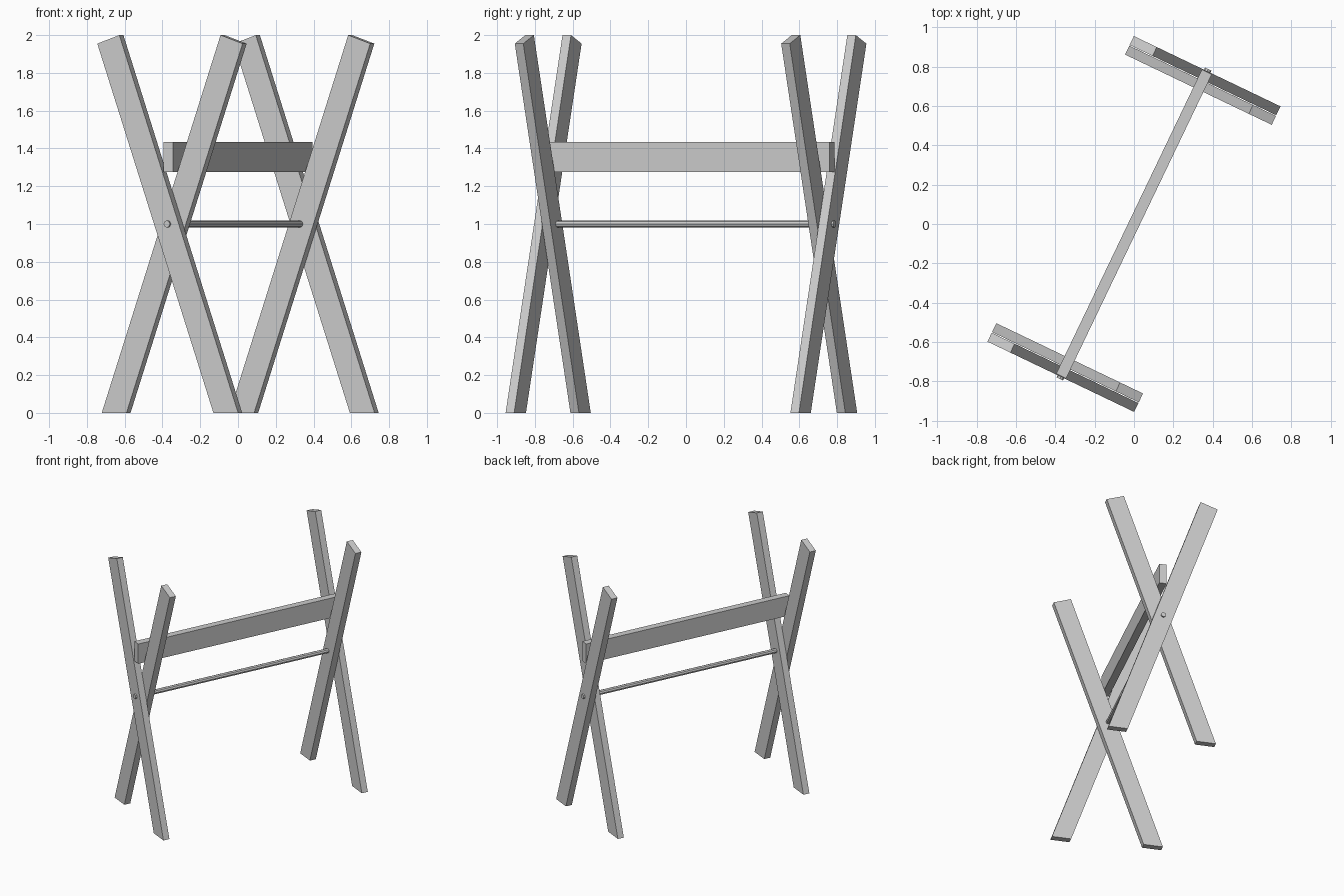
import bpy
import bmesh
from math import radians, cos, sin, atan
from mathutils import Matrix

cube = bpy.data.objects.get("Cube")
if cube:
    bpy.data.objects.remove(cube, do_unlink=True)

TURN = Matrix.Rotation(radians(-25.6), 4, 'Z')   # whole stand is turned on the floor

grey = bpy.data.materials.new("plain grey")
grey.use_nodes = True
grey.diffuse_color = (0.6, 0.6, 0.6, 1)
grey.node_tree.nodes["Principled BSDF"].inputs["Base Color"].default_value = (0.6, 0.6, 0.6, 1)


def finish(name, bm):
    bmesh.ops.transform(bm, matrix=TURN, verts=bm.verts)
    bmesh.ops.recalc_face_normals(bm, faces=bm.faces)
    mesh = bpy.data.meshes.new(name)
    bm.to_mesh(mesh)
    bm.free()
    mesh.materials.append(grey)
    obj = bpy.data.objects.new(name, mesh)
    bpy.context.collection.objects.link(obj)
    return obj


def leg(name, side, near, far):
    """Tilted plank: square cut at the top, level cut at the floor."""
    slope, width, shift = 0.3487, 0.137, 0.008
    tilt = atan(slope)
    half = width / cos(tilt) / 2
    foot = slope - shift
    drop = width * sin(tilt)
    profile = [(foot - half, 0), (foot + half, 0),
               (foot + half - 2 * slope, 2),
               (foot - half - (2 - drop) * slope, 2 - drop)]
    bm = bmesh.new()
    face = bm.faces.new([bm.verts.new((side * x, near, z)) for x, z in profile])
    out = bmesh.ops.extrude_face_region(bm, geom=[face])
    moved = [g for g in out["geom"] if isinstance(g, bmesh.types.BMVert)]
    bmesh.ops.translate(bm, vec=(0, far - near, 0), verts=moved)
    finish(name, bm)


# Crossed legs at both ends
for end, sign in (("front", -1), ("back", 1)):
    leg(end + "_outer_leg", 1, sign * 0.811, sign * 0.861)
    leg(end + "_inner_leg", -1, sign * 0.757, sign * 0.807)

# Beam resting in the crossed legs
bm = bmesh.new()
bmesh.ops.create_cube(bm, size=1, matrix=Matrix.Translation((0, 0, 1.354))
                      @ Matrix.Diagonal((0.056, 1.714, 0.16, 1)))
finish("beam", bm)

# Round rod through the crossings
bm = bmesh.new()
bmesh.ops.create_cone(bm, cap_ends=True, segments=8, radius1=0.0185, radius2=0.0185, depth=1.746,
                      matrix=Matrix.Translation((0, 0, 1)) @ Matrix.Rotation(radians(90), 4, 'X'))
finish("rod", bm)
